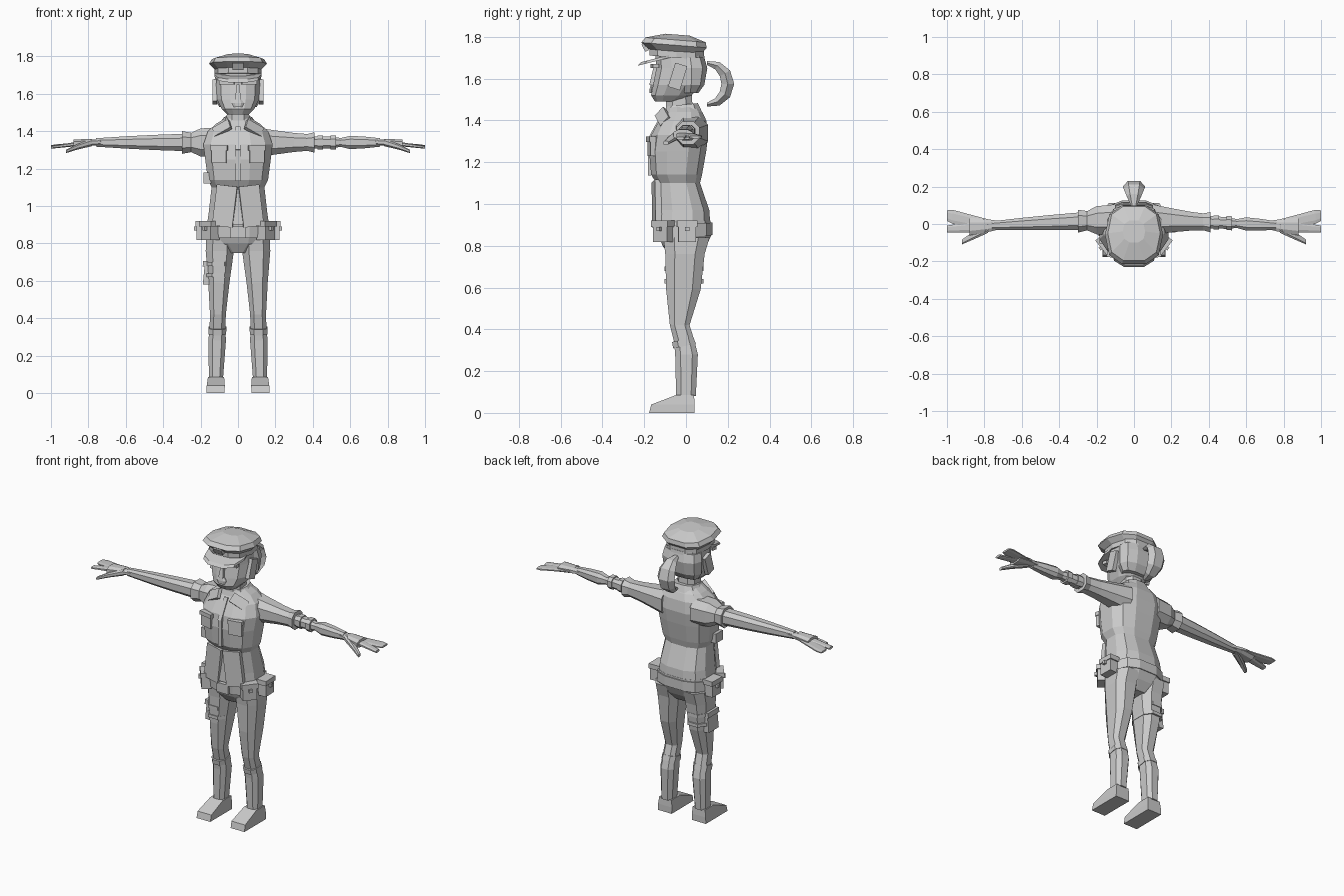
import bpy, bmesh
from math import sin, cos, pi, tau, copysign
from mathutils import Vector, Matrix, Euler

default_cube = bpy.data.objects.get("Cube")
if default_cube:
    bpy.data.objects.remove(default_cube)

# One plain grey for every part
grey = bpy.data.materials.new("plain_grey")
grey.use_nodes = True
tone = (.6, .6, .6, 1)
grey.diffuse_color = tone
grey.node_tree.nodes["Principled BSDF"].inputs["Base Color"].default_value = tone

SIDES = (("left", 1), ("right", -1))


def finish(name, bm):
    """Turn a bmesh into a flat-shaded object with the shared material."""
    bmesh.ops.recalc_face_normals(bm, faces=bm.faces)
    mesh = bpy.data.meshes.new(name)
    bm.to_mesh(mesh)
    bm.free()
    mesh.materials.append(grey)
    bpy.context.collection.objects.link(bpy.data.objects.new(name, mesh))


def loft(name, rings, sides, power):
    """Skin a row of cross-sections, each given as (centre, axis, axis)."""
    bm = bmesh.new()
    soften = lambda value: copysign(abs(value) ** power, value)
    angles = [tau * (i + .5) / sides for i in range(sides)]
    loops = []
    for centre, across, along in rings:
        loops.append([bm.verts.new(Vector(centre)
                                   + Vector(across) * soften(cos(angle))
                                   + Vector(along) * soften(sin(angle)))
                      for angle in angles])
    for lower, upper in zip(loops, loops[1:]):
        for i in range(sides):
            bm.faces.new((lower[i - 1], lower[i], upper[i], upper[i - 1]))
    bm.faces.new(loops[0])
    bm.faces.new(loops[-1])
    finish(name, bm)


def stack(name, rows, sides=10, power=.75, slope=0, place=lambda z: 0):
    """Upright loft from rows of height, half width, front and back."""
    rings = []
    for z, width, front, back in rows:
        depth = (back - front) / 2
        rings.append(((place(z), (front + back) / 2, z),
                      (0, depth, depth * slope), (width, 0, 0)))
    loft(name, rings, sides, power)


def tube(name, side, rows, flat=1, lean=0, droop=.1):
    """Loft along the arm from rows of distance and half depth."""
    rings = []
    for x, depth in rows:
        y = .03 - x * .05 + lean * (x - .76)
        z = 1.34 - droop * max(0, x - .8)
        rings.append(((side * x, y, z), (0, depth, 0), (0, 0, depth * flat)))
    loft(name, rings, sides=8, power=.8)


def box(name, at, size, turn=0, tilt=0, lean=0):
    bm = bmesh.new()
    rotation = Euler((lean, tilt, turn)).to_matrix().to_4x4()
    scale = Matrix.Diagonal((*size, 1))
    bmesh.ops.create_cube(bm, size=1, matrix=Matrix.Translation(at) @ rotation @ scale)
    finish(name, bm)


# Head, with a jaw that juts forward
stack("neck", [(1.4, .07, -.1, .04), (1.54, .06, -.1, .03)], sides=8)
stack("head", [(1.49, .06, -.15, -.03), (1.52, .09, -.17, .03), (1.57, .115, -.16, .07),
               (1.65, .12, -.145, .1), (1.71, .115, -.15, .09)], sides=12)
stack("hair", [(1.53, .1, -.02, .06), (1.57, .125, -.04, .09),
               (1.65, .13, -.05, .105), (1.7, .12, -.05, .09)])
stack("nose", [(1.57, .02, -.18, -.14), (1.65, .01, -.16, -.13)], sides=4)
stack("mouth", [(1.53, .025, -.175, -.14), (1.55, .035, -.175, -.14),
                (1.57, .02, -.17, -.14)], sides=8)
for label, side in SIDES:
    box(f"{label}_brow", at=(side * .06, -.15, 1.66), size=(.08, .03, .02), turn=side * .15)
    box(f"{label}_ear", at=(side * .125, -.04, 1.61), size=(.025, .06, .12), lean=-.3)

# Ponytail curling down in a half circle
tail = []
for step in range(7):
    angle = pi * (.5 - step / 6)
    swell = sin(pi * (step + .7) / 7.4)
    outward = Vector((0, cos(angle), sin(angle)))
    tail.append((Vector((0, .1, 1.575)) + outward * .1,
                 outward * .035 * swell, (.06 * swell, 0, 0)))
loft("ponytail", tail, sides=6, power=.9)

# Peaked cap
stack("cap_band", [(1.7, .125, -.18, .09), (1.75, .125, -.18, .09)], slope=-.08)
stack("cap_crown", [(1.73, .125, -.18, .08), (1.76, .155, -.22, .105),
                    (1.785, .14, -.2, .1), (1.81, .06, -.1, .02)], slope=-.08)
stack("cap_visor", [(1.69, .125, -.235, 0), (1.705, .125, -.22, 0)], slope=.25)
box("cap_plate", at=(0, -.195, 1.75), size=(.06, .02, .04), lean=.5)

# Shirt, with an open lower front
stack("shirt", [(.9, .17, -.155, .12), (.97, .16, -.15, .115), (1.1, .145, -.145, .07),
                (1.14, .165, -.17, .08), (1.25, .18, -.18, .1), (1.33, .19, -.17, .11),
                (1.4, .165, -.13, .1), (1.44, .12, -.1, .08), (1.47, .07, -.09, .06)], sides=12)
stack("collar", [(1.41, .12, -.12, .09), (1.475, .075, -.095, .06)], slope=.1)
box("placket", at=(0, -.175, 1.22), size=(.025, .015, .17))
box("upper_placket", at=(0, -.145, 1.36), size=(.025, .02, .14), lean=-.5)
for label, side in SIDES:
    box(f"{label}_collar_flap", at=(side * .085, -.11, 1.415), size=(.1, .02, .06),
        turn=side * .3, tilt=side * .5, lean=-.6)
    box(f"{label}_chest_pocket", at=(side * .1, -.165, 1.275), size=(.08, .025, .09),
        turn=side * .2)
    box(f"{label}_pocket_flap", at=(side * .1, -.168, 1.31), size=(.09, .03, .025),
        turn=side * .2)
    box(f"{label}_shirt_tail", at=(side * .07, -.14, 1), size=(.11, .03, .22),
        turn=side * .15, tilt=side * -.12)
box("side_radio", at=(-.165, -.07, 1.15), size=(.04, .07, .06))

# Hips and belt
stack("hips", [(.75, .07, -.08, .06), (.8, .15, -.115, .1),
               (.85, .17, -.135, .125), (.92, .165, -.14, .12)], sides=12)
stack("belt", [(.84, .172, -.145, .13), (.9, .172, -.15, .13)], sides=12, slope=.08)
box("belt_buckle", at=(0, -.145, .86), size=(.08, .025, .06))

# Pouches set around the belt, each with a lid and a stud
for label, side in SIDES:
    for part, angle in (("front", .9), ("side", 1.6)):
        outward = Vector((side * sin(angle), -cos(angle), 0))
        middle = Vector((outward.x * .19, outward.y * .17, .86))
        name, turn = f"{label}_{part}_pouch", side * angle
        box(name, at=middle, size=(.085, .06, .085), turn=turn)
        box(name + "_lid", at=middle + Vector((0, 0, .045)), size=(.1, .07, .03), turn=turn)
        box(name + "_stud", at=middle + outward * .035 + Vector((0, 0, .02)),
            size=(.02, .02, .02), turn=turn)

# Legs, which drift outward toward the feet
for label, side in SIDES:
    stance = lambda z: side * (.12 - z * .03)
    stack(f"{label}_leg", [(.84, .08, -.115, .12), (.76, .08, -.105, .095),
                           (.59, .06, -.1, .075), (.42, .045, -.08, .02),
                           (.34, .045, -.06, .045), (.28, .05, -.055, .06),
                           (.08, .04, -.05, .05)], sides=8, place=stance)
    stack(f"{label}_knee_fold", [(.32, .05, -.065, .05), (.35, .05, -.07, .04)],
          sides=8, slope=.2, place=stance)
    stack(f"{label}_shoe", [(0, .05, -.18, .045), (.04, .05, -.17, .045),
                            (.085, .045, -.05, .04)], sides=4, power=.1, place=stance)

# Straps and a pocket on the right thigh
for label, z in (("upper", .68), ("lower", .62)):
    stack(f"{label}_thigh_strap", [(z, .07, -.108, .09), (z + .02, .07, -.108, .09)],
          sides=8, place=lambda height: -.105)
box("thigh_pocket", at=(-.165, -.01, .64), size=(.035, .1, .12), tilt=.1)
box("thigh_pocket_flap", at=(-.17, -.01, .69), size=(.035, .11, .03), tilt=.1)

# Sleeves: long with a flared cuff on the left, short and bulky on the right
tube("left_sleeve", 1, [(.1, .085), (.19, .07), (.3, .054), (.37, .048), (.41, .058)])
tube("right_sleeve", -1, [(.1, .085), (.2, .08), (.25, .055), (.3, .065)])
tube("left_forearm", 1, [(.38, .036), (.5, .033), (.55, .025),
                         (.6, .038), (.68, .033), (.76, .024)])
tube("right_forearm", -1, [(.27, .05), (.45, .043), (.6, .035), (.7, .028), (.76, .024)])
for label, x in (("inner", .44), ("outer", .51)):
    tube(f"{label}_wrist_band", 1, [(x - .015, .04), (x + .015, .04)])

# Hands: palm, two finger groups and a thumb
for label, side in SIDES:
    tube(f"{label}_palm", side, [(.73, .026), (.8, .04), (.88, .05)], flat=.5)
    tube(f"{label}_rear_fingers", side, [(.77, .03), (.97, .04), (1, .03)],
         flat=.2, lean=.27)
    tube(f"{label}_front_fingers", side, [(.8, .035), (1, .02)],
         flat=.4, lean=-.03, droop=.13)
    tube(f"{label}_thumb", side, [(.78, .03), (.86, .022), (.92, .014)],
         flat=.7, lean=-.5, droop=.4)
